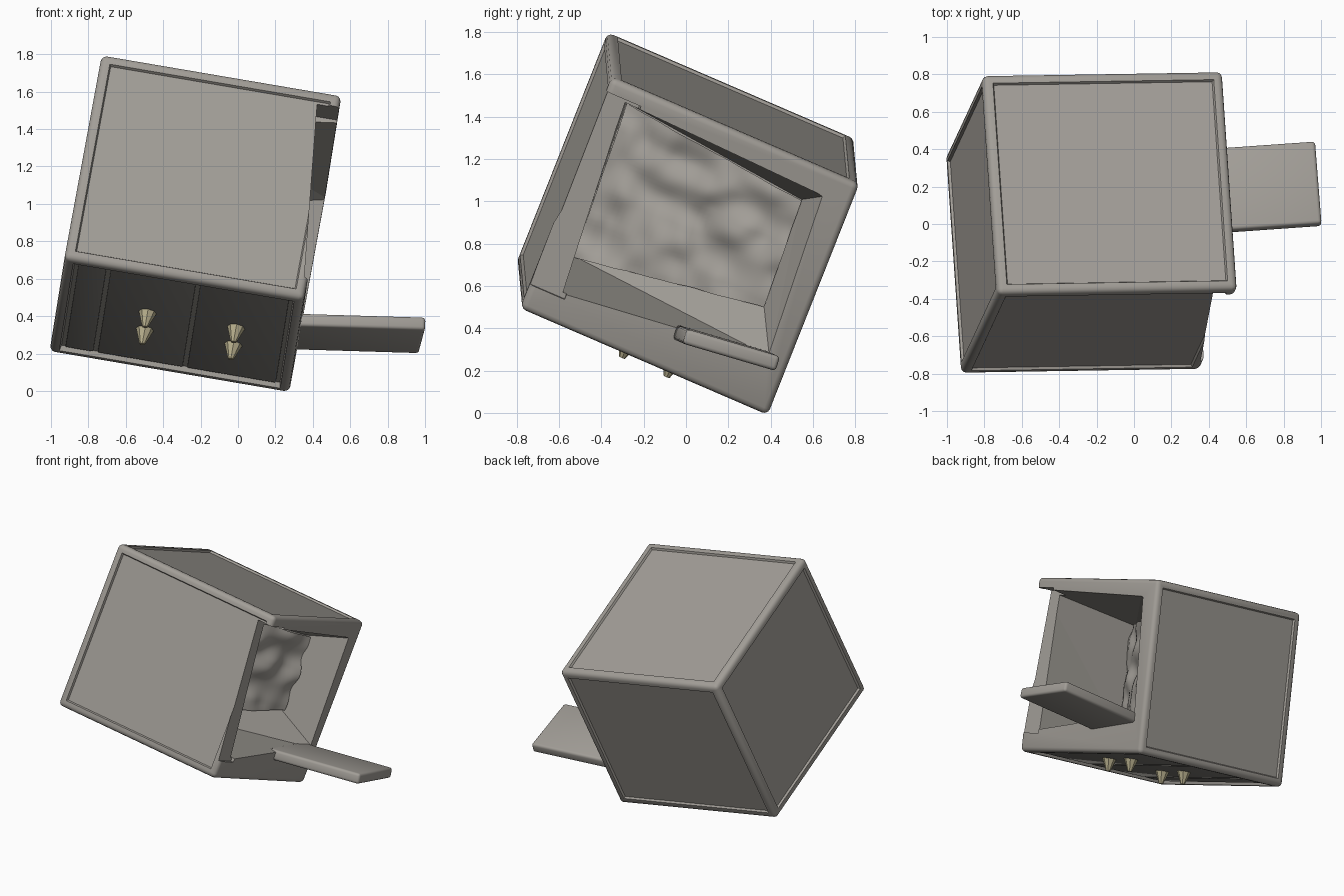
import bpy, bmesh
from mathutils import Matrix, Vector, noise

if "Cube" in bpy.data.objects:
    bpy.data.objects.remove(bpy.data.objects["Cube"])

# Axes of the tipped-over cabinet: length (u), depth (v), height (w)
U = Vector((0.986, 0.016, -0.168))
V = Vector((-0.08, 1.16, -0.50)).normalized()
W = Vector((0.195, 0.42, 1.06)).normalized()
CENTRE = Vector((-0.2275, 0.008, 0.894))
HU, HV, HW = 0.65, 0.638, 0.597


def frame(x, y, z, origin):
    m = Matrix((x, y, z)).transposed().to_4x4()
    m.translation = origin
    return m


CABINET = frame(U, V, W, CENTRE)


def material(name, rgb):
    m = bpy.data.materials.new(name)
    m.diffuse_color = (*rgb, 1)
    m.use_nodes = True
    m.node_tree.nodes["Principled BSDF"].inputs["Base Color"].default_value = m.diffuse_color
    return m


PAINT = material("warm_grey", (0.36, 0.34, 0.31))
DARK = material("drawer_grey", (0.24, 0.23, 0.21))
BRASS = material("pale_brass", (0.50, 0.45, 0.28))


def finish(bm, name, mat, matrix=CABINET):
    bm.transform(matrix)
    bmesh.ops.recalc_face_normals(bm, faces=bm.faces)
    me = bpy.data.meshes.new(name)
    bm.to_mesh(me)
    bm.free()
    ob = bpy.data.objects.new(name, me)
    bpy.context.collection.objects.link(ob)
    if mat:
        me.materials.append(mat)
    return ob


def block(lo, hi, bevel=0.0):
    bm = bmesh.new()
    lo, hi = Vector(lo), Vector(hi)
    bmesh.ops.create_cube(bm, size=1)
    for v in bm.verts:
        v.co = (lo + hi) / 2 + v.co * (hi - lo)
    if bevel:
        bmesh.ops.bevel(bm, geom=bm.edges[:], offset=bevel, segments=3,
                        profile=0.5, affect='EDGES')
    return bm


def hull(points):
    bm = bmesh.new()
    for p in points:
        bm.verts.new(p)
    bmesh.ops.convex_hull(bm, input=bm.verts[:])
    return bm


def smooth(ob):
    bpy.ops.object.select_all(action='DESELECT')
    ob.select_set(True)
    bpy.context.view_layer.objects.active = ob
    bpy.ops.object.shade_smooth_by_angle()


# Cabinet body: rounded box with a shallow framed panel on all but the open side
bm = block((-HU, -HV, -HW), (HU, HV, HW), 0.03)
bm.normal_update()
panels = [f for f in bm.faces if f.calc_area() > 0.8 and f.normal.x < 0.5]
under = [f for f in panels if f.normal.z < -0.5]
sides = [f for f in panels if f not in under]
for faces, depth in ((sides, -0.014), (under, -0.03)):
    bmesh.ops.inset_individual(bm, faces=faces, thickness=0.03, depth=0)
    bmesh.ops.inset_individual(bm, faces=faces, thickness=0.01, depth=depth)
body = finish(bm, "cabinet_body", PAINT)

# Cavity: wide opening narrowing to a floor that is deepest near the front wall
rim = [(-0.54, 0.515), (0.50, 0.48), (0.54, -0.33), (-0.48, -0.45)]
floor = [(-0.12, -0.47, 0.40), (0.38, 0.43, 0.38), (0.38, 0.45, -0.16), (-0.08, -0.44, -0.37)]
cavity = finish(hull([(0.67, a, b) for a, b in rim] + floor), "cavity_cutter", None)

# Front wall edge is set back, more so towards the top
notch = finish(hull([(u, v, w) for v in (-0.8, -0.46)
                     for u, w in ((0.53, 0.525), (0.63, -0.47), (0.8, 0.525), (0.8, -0.47))]),
               "notch_cutter", None)

for cutter in (cavity, notch):
    mod = body.modifiers.new(cutter.name, 'BOOLEAN')
    mod.operation = 'DIFFERENCE'
    mod.solver = 'EXACT'
    mod.object = cutter
    cutter.hide_render = True
    cutter.hide_viewport = True
    cutter.display_type = 'WIRE'
smooth(body)

# Rough lining on the cavity floor
bm = bmesh.new()
bmesh.ops.create_grid(bm, x_segments=36, y_segments=36, size=0.5)
c = [Vector(p) for p in floor]
for v in bm.verts:
    s, t = v.co.x + 0.5, v.co.y + 0.5
    p = c[3].lerp(c[2], s).lerp(c[0].lerp(c[1], s), t)
    p.x += 0.035 + 0.05 * noise.noise(p * 7)
    v.co = p
smooth(finish(bm, "cavity_lining", PAINT))

# Underside: one narrow panel and two drawer fronts in the recess
for name, a, b in (("side_panel", -0.57, -0.42),
                   ("drawer_front_1", -0.395, 0.065),
                   ("drawer_front_2", 0.09, 0.57)):
    smooth(finish(block((a, -0.56, -HW + 0.014), (b, 0.56, -HW + 0.05), 0.006), name, DARK))

# A pair of pointed knobs on each drawer
for i, u in enumerate((-0.165, 0.315)):
    for j, v in enumerate((-0.08, 0.15)):
        bm = bmesh.new()
        bmesh.ops.create_cone(bm, segments=8, radius1=0.05, radius2=0.015, depth=0.09,
                              cap_ends=True, matrix=Matrix.Translation((u, v, -HW - 0.025))
                              @ Matrix.Rotation(3.14159, 4, 'X'))
        smooth(finish(bm, f"knob_{i + 1}_{j + 1}", BRASS))

# Loose plank sticking out of the open side
axis = Vector((0.997, 0.07, -0.03)).normalized()
side = Vector((-0.07, 0.95, -0.28))
side = (side - axis * side.dot(axis)).normalized()
tip = Vector((0.985, 0.215, 0.297))
smooth(finish(block((-0.72, -0.23, -0.036), (0, 0.23, 0.036), 0.018), "plank", PAINT,
              frame(axis, side, axis.cross(side), tip)))
